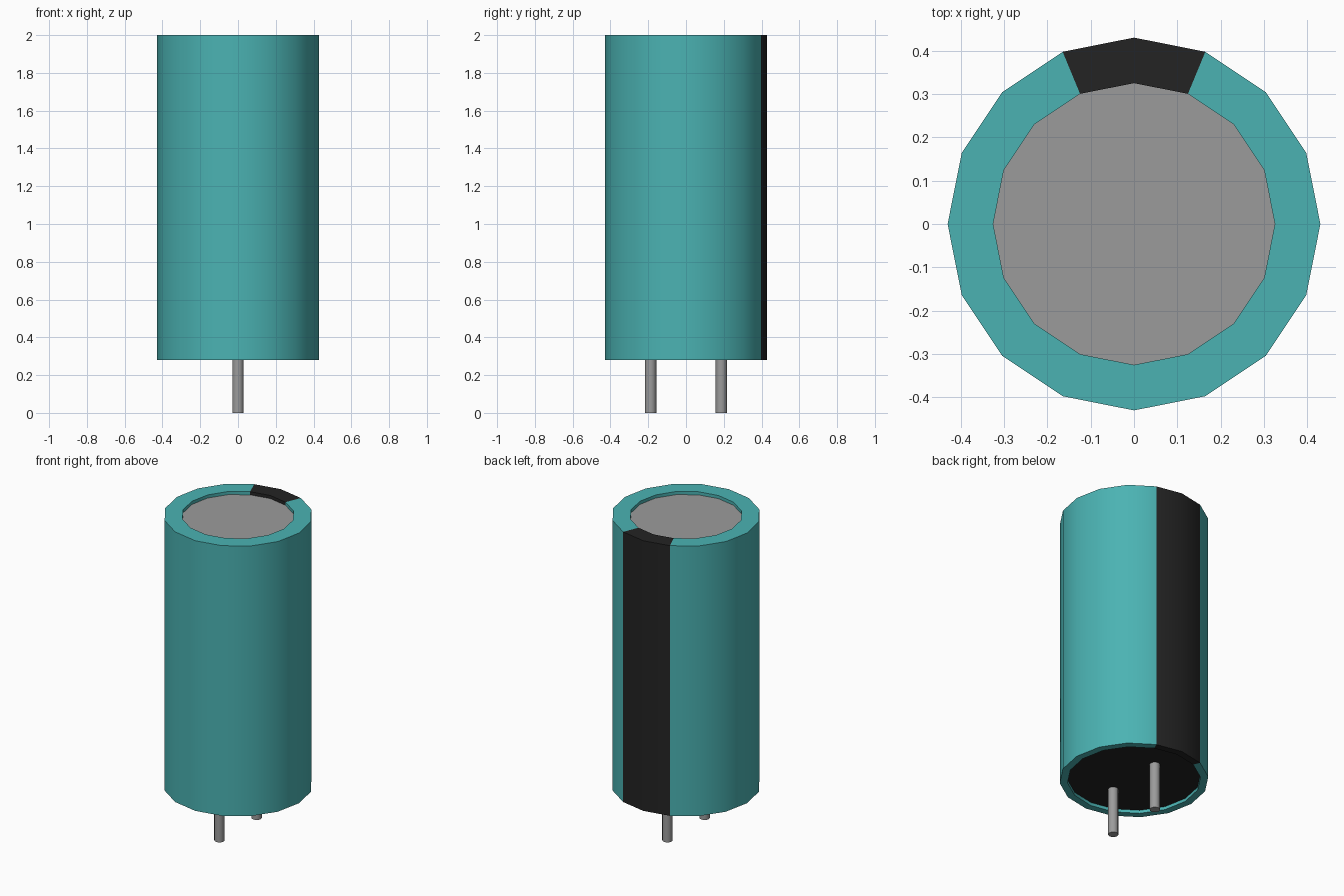
import bpy, bmesh, math

cube = bpy.data.objects.get("Cube")
if cube:
    bpy.data.objects.remove(cube)

SIDES = 16


def material(name, color):
    m = bpy.data.materials.new(name)
    m.use_nodes = True
    m.diffuse_color = (*color, 1)
    m.node_tree.nodes["Principled BSDF"].inputs["Base Color"].default_value = (*color, 1)
    return m


teal = material("teal", (0.07, 0.45, 0.45))
black = material("black", (0.017, 0.017, 0.017))
grey = material("grey", (0.33, 0.33, 0.33))


def finish(obj, *mats):
    for m in mats:
        obj.data.materials.append(m)
    bpy.ops.object.select_all(action="DESELECT")
    obj.select_set(True)
    bpy.context.view_layer.objects.active = obj
    bpy.ops.object.shade_smooth_by_angle(angle=math.radians(35))


def cylinder(name, radius, bottom, top, mat, sides=SIDES, y=0):
    bpy.ops.mesh.primitive_cylinder_add(
        vertices=sides, radius=radius, depth=top - bottom,
        location=(0, y, (bottom + top) / 2))
    obj = bpy.context.object
    obj.name = name
    finish(obj, mat)


# Plastic sleeve: profile (radius, height) turned around z, striped at the back
profile = [(0.385, 0.30), (0.385, 0.28), (0.43, 0.28),
           (0.43, 2.0), (0.325, 2.0), (0.325, 1.98)]
bm = bmesh.new()
rings = []
for i in range(SIDES):
    a = math.tau * i / SIDES
    rings.append([bm.verts.new((r * math.cos(a), r * math.sin(a), z)) for r, z in profile])
for i in range(SIDES):
    here, after = rings[i], rings[(i + 1) % SIDES]
    for j in range(len(profile) - 1):
        face = bm.faces.new((here[j], after[j], after[j + 1], here[j + 1]))
        c = face.calc_center_median()
        face.material_index = int(c.y > 0 and abs(c.x) < 0.25 * c.y)
mesh = bpy.data.meshes.new("sleeve")
bm.to_mesh(mesh)
bm.free()
sleeve = bpy.data.objects.new("sleeve", mesh)
bpy.context.collection.objects.link(sleeve)
finish(sleeve, teal, black)

# Metal can showing through the top opening, rubber plug in the bottom one
cylinder("metal_can", 0.325, 0.4, 1.98, grey)
cylinder("bottom_plug", 0.385, 0.30, 0.4, black)

# Wire leads
for name, y in (("front_lead", -0.187), ("back_lead", 0.187)):
    cylinder(name, 0.03, 0, 0.32, grey, sides=12, y=y)
